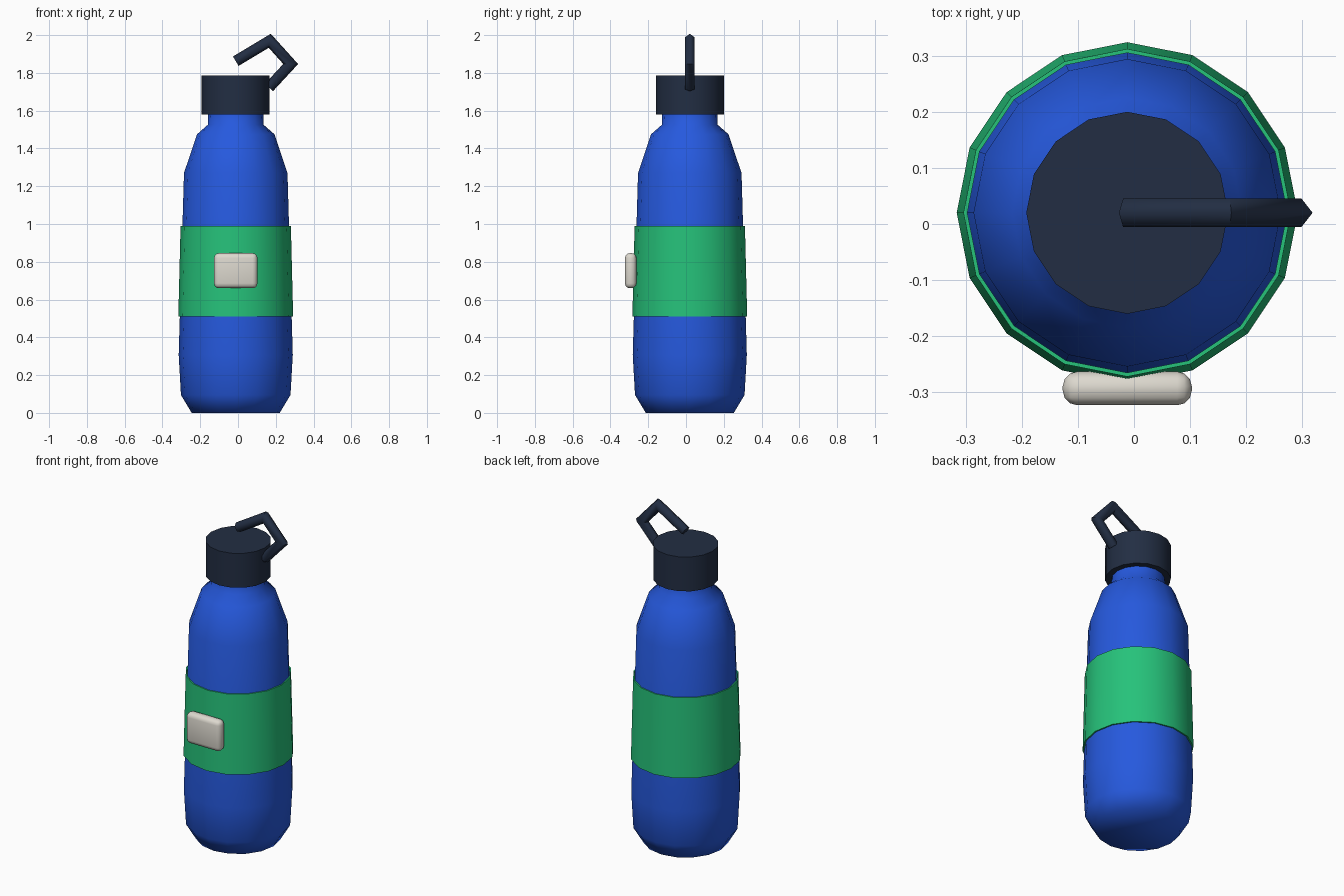
import bpy, bmesh, math
from mathutils import Vector

if "Cube" in bpy.data.objects:
    bpy.data.objects.remove(bpy.data.objects["Cube"], do_unlink=True)

AXIS = Vector((-0.012, 0.02, 0))
SIDES = 16


def material(name, rgb):
    m = bpy.data.materials.new(name)
    m.use_nodes = True
    m.diffuse_color = (*rgb, 1)
    m.node_tree.nodes["Principled BSDF"].inputs["Base Color"].default_value = (*rgb, 1)
    return m


blue = material("bottle blue", (0.019, 0.1, 0.73))
green = material("sleeve green", (0.019, 0.54, 0.195))
navy = material("cap navy", (0.016, 0.027, 0.056))
ivory = material("tag ivory", (0.72, 0.69, 0.62))


def finish(bm, name, mat, angle):
    bmesh.ops.recalc_face_normals(bm, faces=bm.faces)
    mesh = bpy.data.meshes.new(name)
    bm.to_mesh(mesh)
    bm.free()
    mesh.materials.append(mat)
    ob = bpy.data.objects.new(name, mesh)
    ob.location = AXIS
    bpy.context.collection.objects.link(ob)
    bpy.ops.object.select_all(action='DESELECT')
    bpy.context.view_layer.objects.active = ob
    ob.select_set(True)
    bpy.ops.object.shade_smooth_by_angle(angle=math.radians(angle))
    return ob


def skin(bm, rings, cap=True, loop=False):
    """Bridge successive rings of vertices, then close the ends."""
    pairs = list(zip(rings, rings[1:])) + ([(rings[-1], rings[0])] if loop else [])
    for a, b in pairs:
        for i in range(len(a)):
            j = (i + 1) % len(a)
            bm.faces.new((a[i], a[j], b[j], b[i]))
    if cap and not loop:
        bm.faces.new(rings[0])
        bm.faces.new(rings[-1])


def lathe(name, profile, mat, angle, loop=False):
    bm = bmesh.new()
    rings = []
    for r, z in profile:
        turns = [math.tau * i / SIDES for i in range(SIDES)]
        rings.append([bm.verts.new((r * math.cos(t), r * math.sin(t), z)) for t in turns])
    skin(bm, rings, loop=loop)
    return finish(bm, name, mat, angle)


# Bottle body with shoulder and neck
lathe("bottle_body", [(0.233, 0), (0.29, 0.095), (0.302, 0.307), (0.274, 1.27),
                      (0.205, 1.475), (0.148, 1.525), (0.145, 1.6)], blue, 60)

# Sleeve wrapped around the middle
lathe("sleeve", [(0.304, 0.51), (0.292, 0.99), (0.285, 0.99), (0.29, 0.51)],
      green, 30, loop=True)

# Screw cap
lathe("cap", [(0.18, 1.58), (0.18, 1.787)], navy, 30)

# Bent carry handle: six-sided tube with mitred corners
path = [Vector(p) for p in ((0, 0, 1.862), (0.18, 0, 1.97),
                            (0.291, 0, 1.847), (0.176, 0, 1.723))]
RADIUS = 0.029
across = Vector((0, 1, 0))
bm = bmesh.new()
rings = []
for i, p in enumerate(path):
    before = (p - path[i - 1]).normalized() if i else (path[1] - p).normalized()
    after = (path[i + 1] - p).normalized() if i < len(path) - 1 else before
    side = (before + after).normalized().cross(across)
    stretch = 1 / side.dot(before.cross(across))
    rings.append([bm.verts.new(p + RADIUS * (side * stretch * math.cos(t) + across * math.sin(t)))
                  for t in (math.tau * k / 6 for k in range(6))])
skin(bm, rings)
finish(bm, "carry_handle", navy, 62)

# Rounded tag on the front of the sleeve
bm = bmesh.new()
bmesh.ops.create_cube(bm, size=1)
bmesh.ops.scale(bm, vec=(0.23, 0.06, 0.186), verts=bm.verts)
bmesh.ops.translate(bm, vec=(0, -0.313, 0.753), verts=bm.verts)
bmesh.ops.bevel(bm, geom=bm.edges[:], offset=0.026, segments=3, profile=0.5,
                affect='EDGES', clamp_overlap=True)
finish(bm, "front_tag", ivory, 40)
